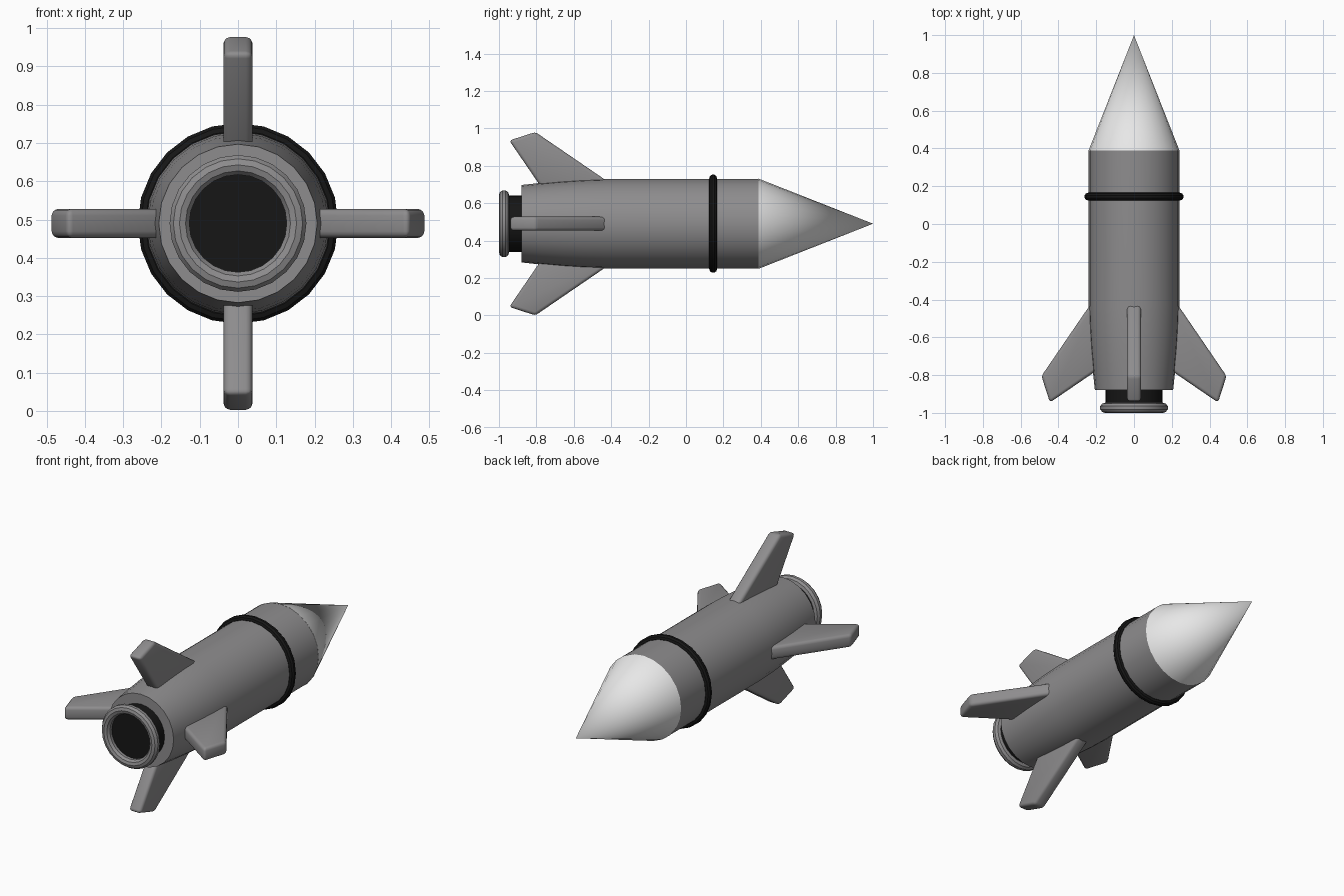
import bpy, bmesh, math

if "Cube" in bpy.data.objects:
    bpy.data.objects.remove(bpy.data.objects["Cube"])

CZ = 0.49      # height of the rocket's long axis
SIDES = 24


def material(name, rgb):
    m = bpy.data.materials.new(name)
    m.diffuse_color = (*rgb, 1)
    m.use_nodes = True
    m.node_tree.nodes["Principled BSDF"].inputs["Base Color"].default_value = m.diffuse_color
    return m


grey = material("hull grey", (0.27, 0.265, 0.27))
white = material("nose white", (0.8, 0.8, 0.8))
black = material("black", (0.008, 0.008, 0.008))


def finish(name, bm, mat, angle=35):
    bmesh.ops.remove_doubles(bm, verts=bm.verts, dist=1e-5)
    bmesh.ops.recalc_face_normals(bm, faces=bm.faces)
    me = bpy.data.meshes.new(name)
    bm.to_mesh(me)
    bm.free()
    me.materials.append(mat)
    ob = bpy.data.objects.new(name, me)
    bpy.context.collection.objects.link(ob)
    bpy.ops.object.select_all(action='DESELECT')
    ob.select_set(True)
    bpy.context.view_layer.objects.active = ob
    bpy.ops.object.shade_smooth_by_angle(angle=math.radians(angle))
    return ob


def lathe(name, profile, mat, closed=False):
    """Turn a (y, radius) profile around the long axis."""
    bm = bmesh.new()
    rings = []
    for y, r in profile:
        rings.append([bm.verts.new((r * math.cos(2 * math.pi * i / SIDES), y,
                                    CZ + r * math.sin(2 * math.pi * i / SIDES)))
                      for i in range(SIDES)])
    pairs = list(zip(rings, rings[1:]))
    if closed:
        pairs.append((rings[-1], rings[0]))
    for a, b in pairs:
        for i in range(SIDES):
            j = (i + 1) % SIDES
            bm.faces.new((a[i], a[j], b[j], b[i]))
    if not closed:
        for ring, (y, r) in zip((rings[0], rings[-1]), (profile[0], profile[-1])):
            if r > 0.001:
                bm.faces.new(ring)
    return finish(name, bm, mat)


def hoop(name, y, major, minor, mat, n=10):
    pts = [(y + minor * math.cos(2 * math.pi * k / n),
            major + minor * math.sin(2 * math.pi * k / n)) for k in range(n)]
    return lathe(name, pts, mat, closed=True)


# Hull with tapered tail, and the pointed nose
lathe("hull", [(-0.88, 0.207), (-0.77, 0.219), (-0.66, 0.229), (-0.55, 0.236),
               (-0.43, 0.24), (0.39, 0.24)], grey)
lathe("nose_cone", [(0.388, 0.241), (1.0, 0.0)], white)

# Dark band around the hull
hoop("hull_band", 0.145, 0.242, 0.021, black)

# Engine nozzle and its rim
lathe("nozzle", [(-0.96, 0.15), (-0.87, 0.15)], black)
hoop("nozzle_rim", -0.973, 0.153, 0.027, grey)

# Four swept fins with rounded edges
FIN = [(0.17, -0.337), (0.49, -0.805), (0.445, -0.945), (0.17, -0.757)]
T = 0.0375
for k, label in enumerate(("right", "top", "left", "bottom")):
    a = k * math.pi / 2
    bm = bmesh.new()
    layers = [[bm.verts.new((r * math.cos(a) - t * math.sin(a), y,
                             CZ + r * math.sin(a) + t * math.cos(a)))
               for r, y in FIN] for t in (-T, T)]
    bm.faces.new(layers[0])
    bm.faces.new(layers[1])
    for i in range(4):
        j = (i + 1) % 4
        bm.faces.new((layers[0][i], layers[0][j], layers[1][j], layers[1][i]))
    bmesh.ops.recalc_face_normals(bm, faces=bm.faces)
    bmesh.ops.bevel(bm, geom=list(bm.edges), offset=0.017, segments=3,
                    profile=0.5, affect='EDGES')
    finish("fin_" + label, bm, grey, 40)
